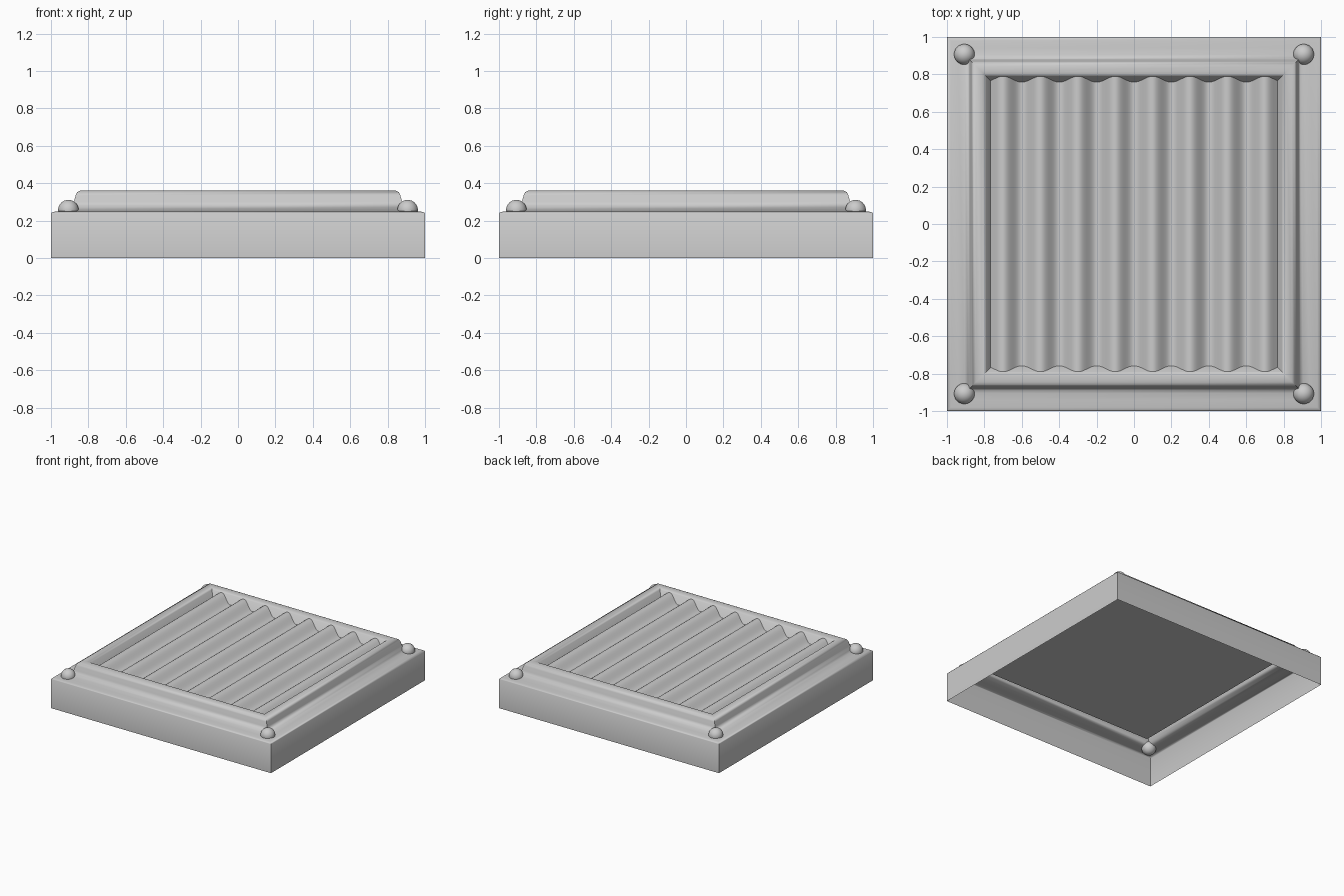
import bpy, bmesh, math

if "Cube" in bpy.data.objects:
    bpy.data.objects.remove(bpy.data.objects["Cube"])

grey = bpy.data.materials.new("plain grey")
grey.diffuse_color = (0.6, 0.6, 0.6, 1)
grey.use_nodes = True
grey.node_tree.nodes["Principled BSDF"].inputs["Base Color"].default_value = grey.diffuse_color


def finish(bm, name, angle=60):
    me = bpy.data.meshes.new(name)
    bm.to_mesh(me)
    bm.free()
    ob = bpy.data.objects.new(name, me)
    bpy.context.collection.objects.link(ob)
    me.materials.append(grey)
    bpy.ops.object.select_all(action='DESELECT')
    ob.select_set(True)
    bpy.context.view_layer.objects.active = ob
    bpy.ops.object.shade_smooth_by_angle(angle=math.radians(angle))
    return ob


# Moulded frame: profile (half width, height) swept round a square, open underneath
profile = [(1, 0), (1, 0.238), (0.995, 0.244), (0.98, 0.248), (0.94, 0.252),
           (0.905, 0.26), (0.888, 0.272), (0.878, 0.30), (0.868, 0.335),
           (0.86, 0.352), (0.845, 0.36), (0.815, 0.36), (0.80, 0.356),
           (0.79, 0.345), (0.745, 0.255)]
corners = [(-1, -1), (1, -1), (1, 1), (-1, 1)]
bm = bmesh.new()
rings = [[bm.verts.new((d * cx, d * cy, z)) for cx, cy in corners] for d, z in profile]
for a, b in zip(rings, rings[1:]):
    for i in range(4):
        j = (i + 1) % 4
        bm.faces.new((a[i], a[j], b[j], b[i]))
finish(bm, "moulded_frame", 60)

# Ridged panel: slab with a flat underside and eight waves on top,
# the wave ends meeting the sloping inner wall of the frame
FLOOR, HALF = 0.247, 0.797
bm = bmesh.new()
n = 128
rows = []
for i in range(n + 1):
    x = -0.767 + 1.534 * i / n
    z = 0.313 - 0.032 * math.cos(2 * math.pi * x / 0.2)
    y = 0.79 - 0.5 * (0.345 - z) + 0.001
    rows.append([bm.verts.new((x, -y, z)), bm.verts.new((x, y, z))])
for a, b in zip(rows, rows[1:]):
    bm.faces.new((a[0], b[0], b[1], a[1]))
base = [bm.verts.new((HALF * cx, HALF * cy, FLOOR)) for cx, cy in corners]
bm.faces.new(base[::-1])
finish(bm, "ridged_panel", 60)

# Corner studs
for k, (cx, cy) in enumerate(corners):
    bm = bmesh.new()
    bmesh.ops.create_uvsphere(bm, u_segments=32, v_segments=16, radius=0.055)
    bmesh.ops.translate(bm, verts=bm.verts, vec=(0.907 * cx, 0.907 * cy, 0.256))
    finish(bm, "corner_stud_%d" % (k + 1))
